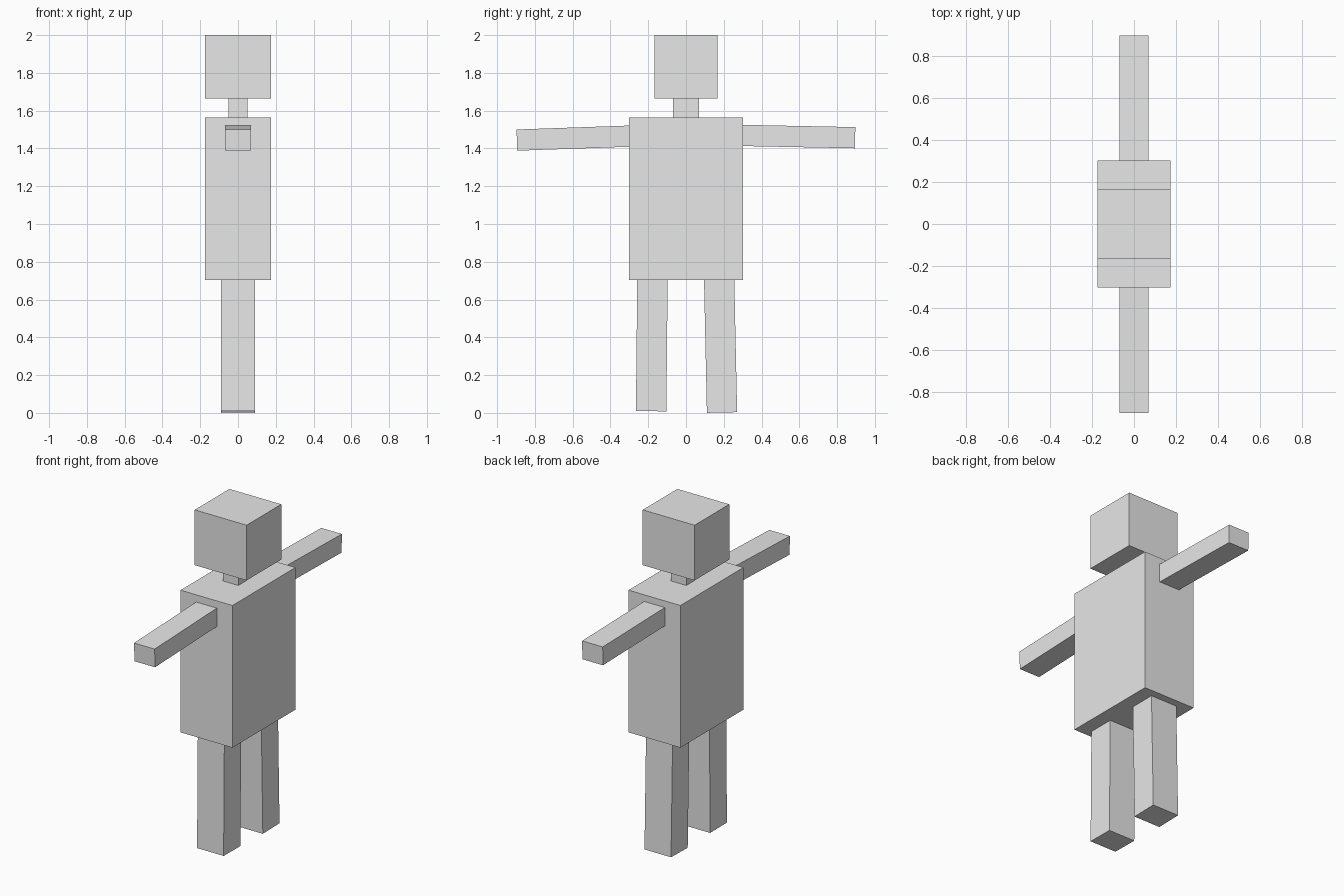
import bpy
from mathutils import Matrix, Vector

if "Cube" in bpy.data.objects:
    bpy.data.objects.remove(bpy.data.objects["Cube"])

grey = bpy.data.materials.new("plain_grey")
grey.diffuse_color = (0.8, 0.8, 0.8, 1)
grey.use_nodes = True
grey.node_tree.nodes["Principled BSDF"].inputs["Base Color"].default_value = grey.diffuse_color


def box(name, size, centre, tilt=0.0):
    """Box of the given size, tilted about the x axis."""
    bpy.ops.mesh.primitive_cube_add(size=1)
    ob = bpy.context.object
    ob.name = name
    ob.data.transform(Matrix.Translation(Vector(centre))
                      @ Matrix.Rotation(tilt, 4, 'X')
                      @ Matrix.Diagonal((*size, 1)))
    ob.data.materials.append(grey)
    return ob


# Head, neck and body
box("head", (0.348, 0.332, 0.335), (0, 0, 1.8325))
box("neck", (0.102, 0.14, 0.12), (0, 0, 1.615))
box("torso", (0.348, 0.604, 0.862), (0, 0, 1.134))

# Arms, each drooping slightly outwards
box("left_arm", (0.138, 0.615, 0.112), (0, -0.588, 1.455), 0.035)
box("right_arm", (0.138, 0.615, 0.112), (0, 0.588, 1.463), -0.02)

# Legs, each splayed slightly outwards
box("left_leg", (0.178, 0.161, 0.71), (0, -0.181, 0.364), -0.01)
box("right_leg", (0.178, 0.160, 0.71), (0, 0.183, 0.357), 0.0215)
